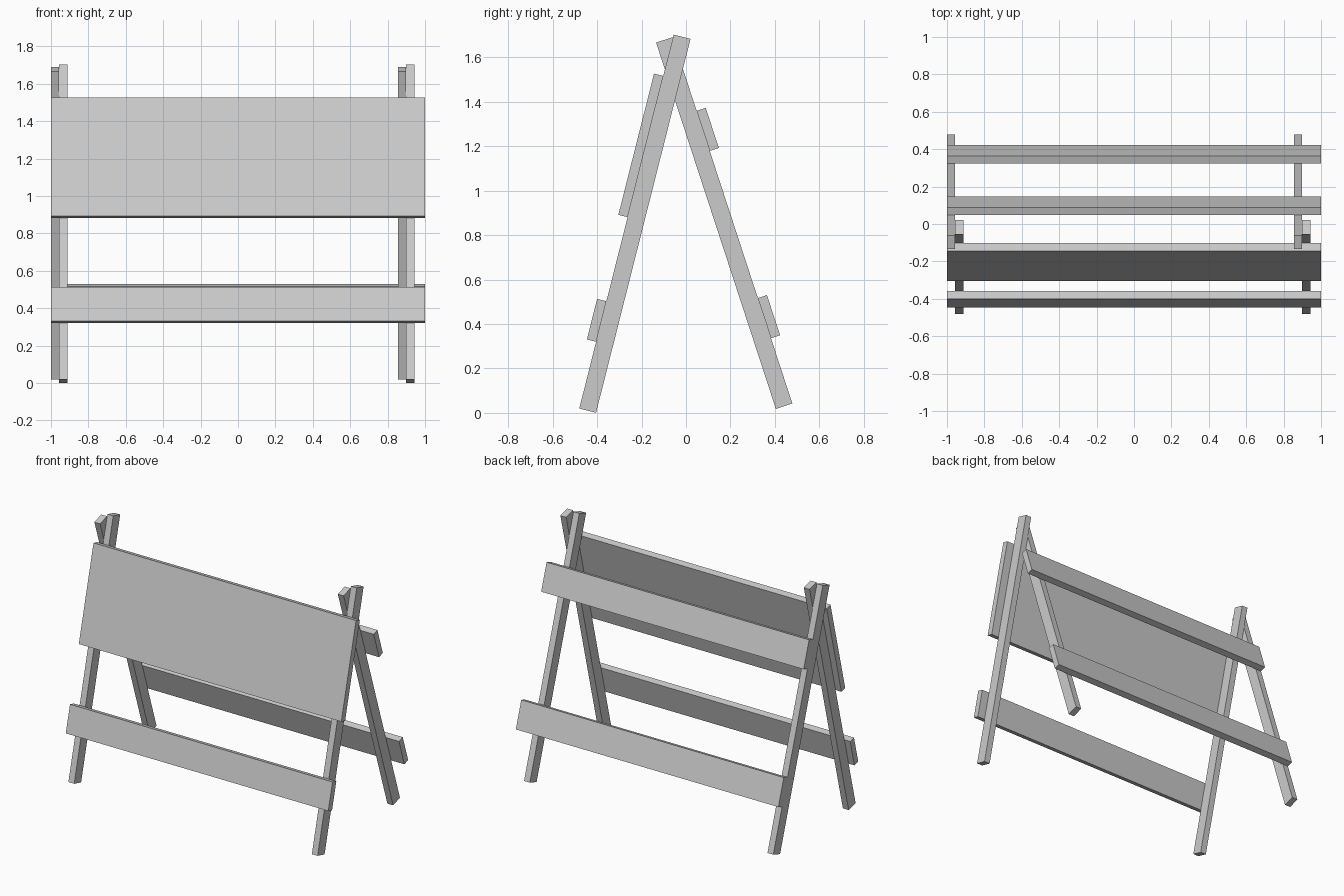
import bpy, math
from mathutils import Vector

if "Cube" in bpy.data.objects:
    bpy.data.objects.remove(bpy.data.objects["Cube"])

LEG_W, BOARD_T = 0.078, 0.043


def box(name, center, size, tilt):
    bpy.ops.mesh.primitive_cube_add(size=1, location=center, rotation=(tilt, 0, 0))
    ob = bpy.context.object
    ob.name = name
    ob.scale = size
    bpy.ops.object.transform_apply(location=False, rotation=False, scale=True)
    return ob


def frame(side, foot, head, leg_xs, boards):
    """One leaning frame: two legs plus boards fixed on its outer face."""
    foot, head = Vector((0, *foot)), Vector((0, *head))
    axis = head - foot
    length = axis.length
    axis.normalize()
    tilt = math.atan2(-axis.y, axis.z)
    sign = -1 if side == "front" else 1
    outward = Vector((0, axis.z, -axis.y)) * sign

    # Legs
    for label, x in zip(("left", "right"), leg_xs):
        c = (foot + head) / 2
        c.x = x
        box(f"{side}_leg_{label}", c, (0.044, LEG_W, length), tilt)

    # Boards: distance of centre along the leg, board height
    for name, along, height in boards:
        c = foot + axis * along + outward * (LEG_W + BOARD_T) / 2
        box(f"{side}_{name}", c, (2, BOARD_T, height), tilt)


frame("front", (-0.4425, 0.01), (-0.0175, 1.6925), (-0.934, 0.921),
      [("sign_panel", 1.216, 0.655), ("lower_board", 0.404, 0.188)])
frame("back", (0.4415, 0.03), (-0.0975, 1.6785), (-0.978, 0.877),
      [("upper_board", 1.291, 0.19), ("lower_board", 0.404, 0.19)])
